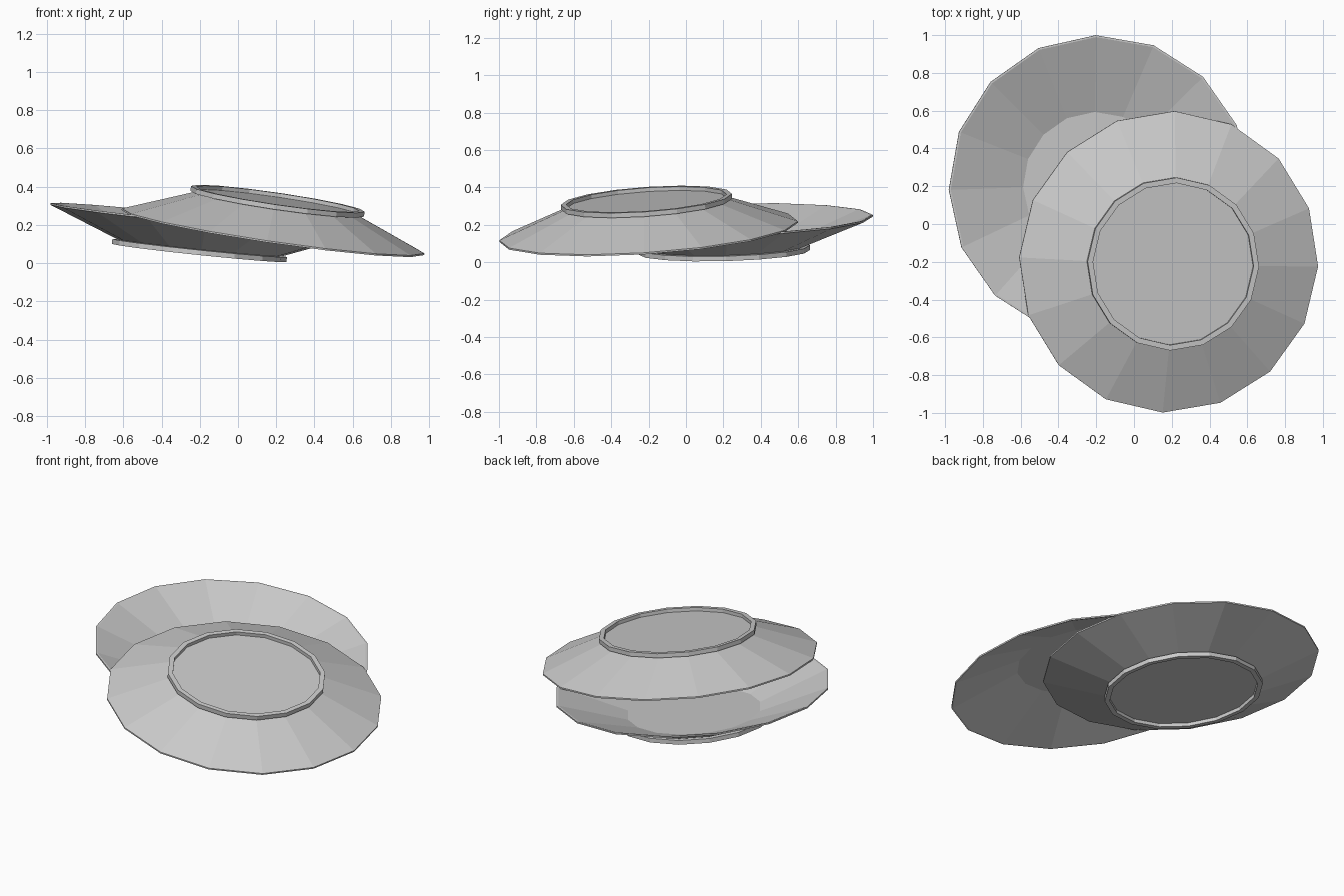
import bpy, bmesh, math
from mathutils import Vector, Matrix

if "Cube" in bpy.data.objects:
    bpy.data.objects.remove(bpy.data.objects["Cube"])

SIDES = 16
# plate profile (radius, height above the foot), from centre underside round to centre inside
PROFILE = [(0, 0.021), (0.43, 0.021), (0.43, 0.0), (0.459, 0.0), (0.459, 0.026), (0.436, 0.028),
           (0.80, 0.170), (0.80, 0.179), (0.79, 0.179), (0.39, 0.036), (0.0, 0.036)]
RIM = 0.175


def make_plate(name, rim_centre, slope_x, slope_y, turn, flipped):
    """Lathe the profile around the rim centre, then tilt it to the given rim slopes."""
    bm = bmesh.new()
    sign = -1 if flipped else 1
    rings = []
    for r, h in PROFILE:
        z = sign * (h - RIM)
        if r == 0:
            rings.append([bm.verts.new((0, 0, z))])
        else:
            rings.append([bm.verts.new((r * math.cos(turn + math.tau * i / SIDES),
                                        r * math.sin(turn + math.tau * i / SIDES), z))
                          for i in range(SIDES)])
    for a, b in zip(rings, rings[1:]):
        for i in range(SIDES):
            j = (i + 1) % SIDES
            if len(a) == 1:
                bm.faces.new((a[0], b[i], b[j]))
            elif len(b) == 1:
                bm.faces.new((a[i], a[j], b[0]))
            else:
                bm.faces.new((a[i], a[j], b[j], b[i]))
    bmesh.ops.recalc_face_normals(bm, faces=bm.faces)
    normal = Vector((-slope_x, -slope_y, 1)).normalized()
    tilt = Vector((0, 0, 1)).rotation_difference(normal).to_matrix().to_4x4()
    bm.transform(Matrix.Translation(rim_centre) @ tilt)
    mesh = bpy.data.meshes.new(name)
    bm.to_mesh(mesh)
    bm.free()
    obj = bpy.data.objects.new(name, mesh)
    bpy.context.collection.objects.link(obj)
    return obj


# upright plate resting on its foot, and an upside-down plate leaning over it
make_plate("lower_plate", (-0.185, 0.20, 0.227), -0.104, 0.025, math.radians(1.3), False)
make_plate("upper_plate", (0.183, -0.20, 0.163), -0.1465, 0.07, math.radians(-2), True)
